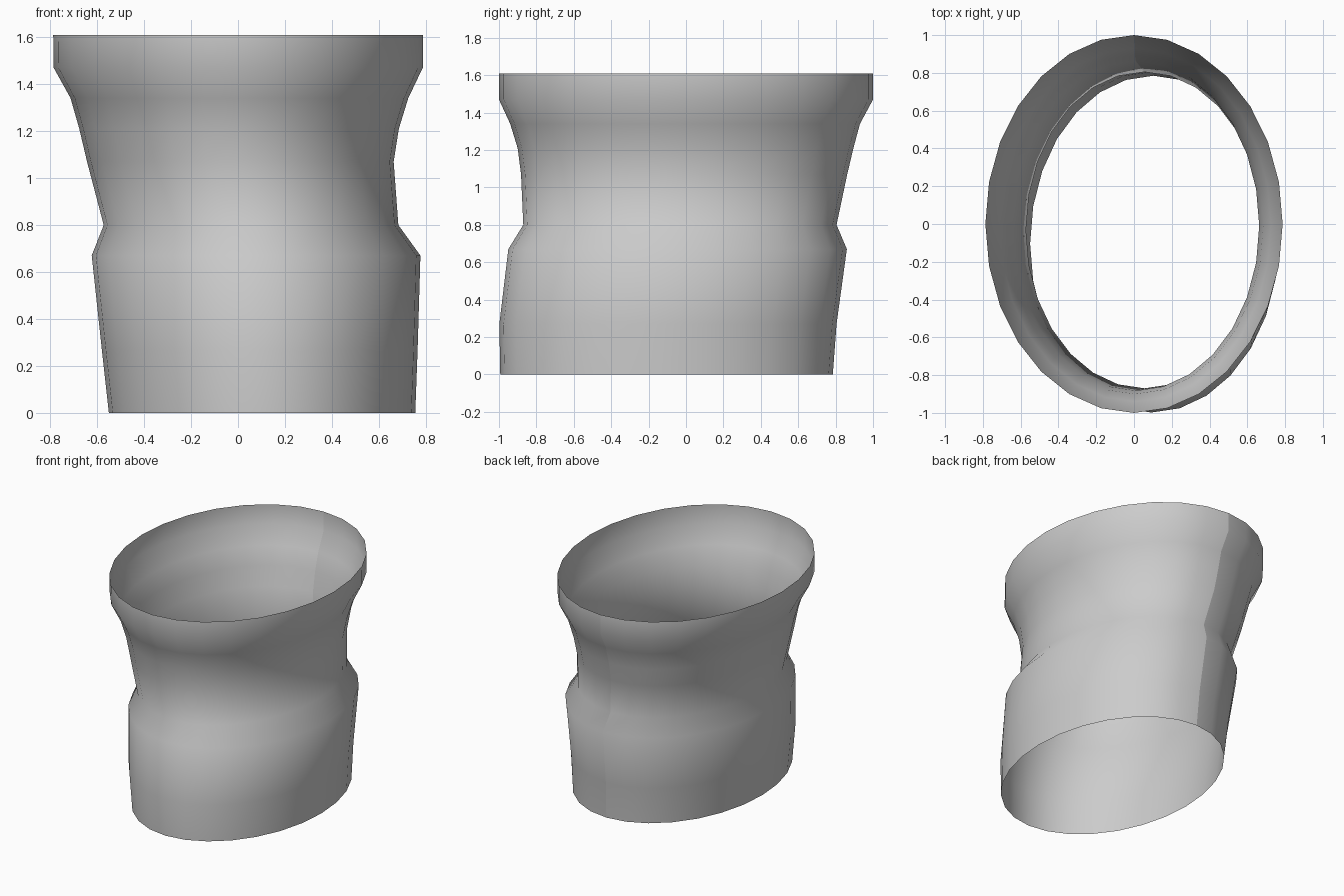
import bpy
import bmesh
from math import cos, sin, pi

cube = bpy.data.objects.get("Cube")
if cube:
    bpy.data.objects.remove(cube, do_unlink=True)

SIDES = 28

# Cross-sections from bottom to top: height, left, right, front and back limits
RINGS = [
    (0.00, -0.55, 0.755, -0.993, 0.785),
    (0.27, -0.58, 0.765, -0.998, 0.805),
    (0.67, -0.623, 0.777, -0.95, 0.86),
    (0.80, -0.572, 0.683, -0.87, 0.805),
    (1.07, -0.643, 0.663, -0.882, 0.862),
    (1.21, -0.676, 0.685, -0.90, 0.895),
    (1.34, -0.713, 0.725, -0.94, 0.93),
    (1.47, -0.785, 0.787, -1.0, 1.0),
    (1.61, -0.787, 0.787, -1.0, 1.0),
]


def make_material(name, color):
    mat = bpy.data.materials.new(name)
    mat.use_nodes = True
    mat.diffuse_color = color
    mat.node_tree.nodes["Principled BSDF"].inputs["Base Color"].default_value = color
    return mat


def add_ring(bm, z, x0, x1, y0, y1):
    """Ellipse starting and ending at the back, left open there as a seam."""
    verts = []
    for i in range(SIDES + 1):
        a = pi / 2 + 2 * pi * i / SIDES
        x = (x0 + x1) / 2 + (x1 - x0) / 2 * cos(a)
        y = (y0 + y1) / 2 + (y1 - y0) / 2 * sin(a)
        verts.append(bm.verts.new((x, y, z)))
    return verts


# Open sleeve lofted through the cross-sections
bm = bmesh.new()
loops = [add_ring(bm, *ring) for ring in RINGS]
for low, high in zip(loops, loops[1:]):
    for i in range(SIDES):
        face = bm.faces.new((low[i], low[i + 1], high[i + 1], high[i]))
        face.smooth = True

mesh = bpy.data.meshes.new("flared_sleeve")
bm.to_mesh(mesh)
bm.free()
mesh.materials.append(make_material("plain grey", (0.6, 0.6, 0.6, 1)))
sleeve = bpy.data.objects.new("flared_sleeve", mesh)
bpy.context.collection.objects.link(sleeve)
